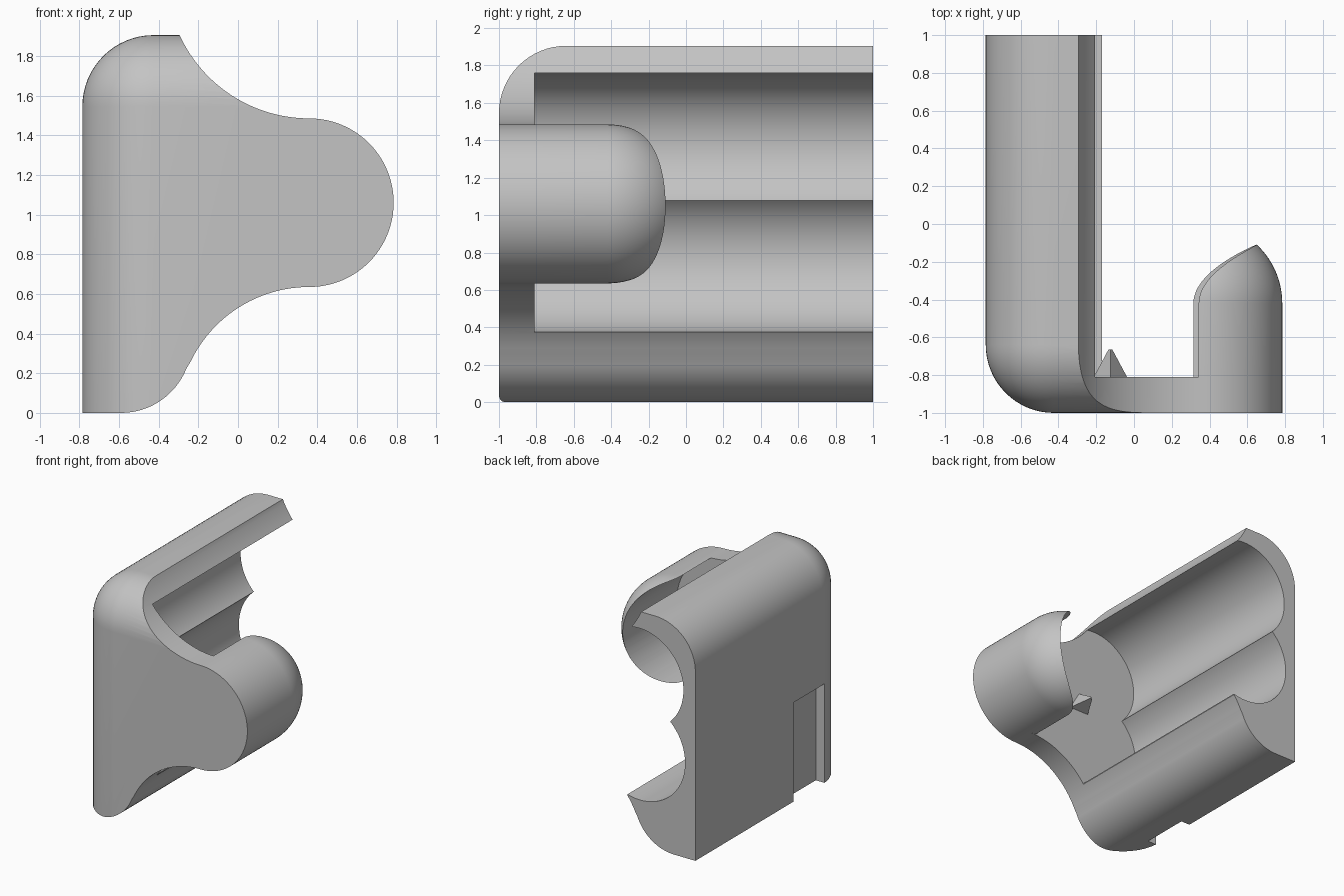
import bpy, bmesh
from math import sin, cos, pi, atan2
from mathutils import Vector

if "Cube" in bpy.data.objects:
    bpy.data.objects.remove(bpy.data.objects["Cube"])

grey = bpy.data.materials.new("plain_grey")
grey.use_nodes = True
GREY = (0.55, 0.55, 0.55, 1)
grey.diffuse_color = GREY
grey.node_tree.nodes["Principled BSDF"].inputs["Base Color"].default_value = GREY


def make(name, bm):
    bmesh.ops.recalc_face_normals(bm, faces=bm.faces)
    mesh = bpy.data.meshes.new(name)
    bm.to_mesh(mesh)
    bm.free()
    mesh.materials.append(grey)
    obj = bpy.data.objects.new(name, mesh)
    bpy.context.collection.objects.link(obj)
    return obj


def prism(name, outline, y0, y1):
    """Extrude an x-z outline along y."""
    bm = bmesh.new()
    face = bm.faces.new([bm.verts.new((x, y0, z)) for x, z in outline])
    ext = bmesh.ops.extrude_face_region(bm, geom=[face])["geom"]
    for v in ext:
        if isinstance(v, bmesh.types.BMVert):
            v.co.y = y1
    return make(name, bm)


def arc(cx, cz, r, a0, a1, n=24):
    return [(cx + r * cos(a0 + (a1 - a0) * i / n), cz + r * sin(a0 + (a1 - a0) * i / n))
            for i in range(n + 1)]


def rod(name, cx, cz, r, y0, y1):
    return prism(name, arc(cx, cz, r, 0, 2 * pi, 96)[:-1], y0, y1)


def box(name, x0, x1, y0, y1, z0, z1):
    return prism(name, [(x0, z0), (x1, z0), (x1, z1), (x0, z1)], y0, y1)


def boolean(obj, tool, mode="DIFFERENCE"):
    mod = obj.modifiers.new("cut", "BOOLEAN")
    mod.object, mod.operation, mod.solver = tool, mode, "EXACT"
    bpy.context.view_layer.objects.active = obj
    bpy.ops.object.modifier_apply(modifier=mod.name)
    bpy.data.objects.remove(tool)


def smooth(obj):
    bpy.ops.object.select_all(action="DESELECT")
    obj.select_set(True)
    bpy.context.view_layer.objects.active = obj
    bpy.ops.object.shade_smooth_by_angle(angle=0.5)


KNOB_X, KNOB_Z, KNOB_R = 0.36, 1.06, 0.425
CAP = -0.81   # inner face of the front plate

# Outline: foot, lower hollow, round nose, upper hollow
outline = [(-0.95, 0)]
outline += arc(-0.59, 0.355, 0.355, -pi / 2, -0.38, 16)
outline += arc(KNOB_X, -0.03, 0.665, 2.69, pi / 2)
outline += arc(KNOB_X, KNOB_Z, KNOB_R, -pi / 2, pi / 2, 48)[1:-1]
outline += arc(KNOB_X, 2.205, 0.72, -pi / 2, -2.71)
outline += [(-0.34, 2.1), (-0.95, 2.1)]
body = prism("bracket_body", outline, -1.2, 1)

# Soft block that rounds the top, front and outer side
bm = bmesh.new()
bmesh.ops.create_cube(bm, size=2)
for v in bm.verts:
    v.co = Vector((-0.785 if v.co.x < 0 else 1.2, -1 if v.co.y < 0 else 1.2,
                   -0.3 if v.co.z < 0 else 1.905))
corner = min(bm.verts, key=lambda v: v.co.x + v.co.y - v.co.z)
bmesh.ops.bevel(bm, geom=list(corner.link_edges), offset=0.36, segments=16,
                profile=0.5, affect="EDGES")
boolean(body, make("soft_block", bm), "INTERSECT")

# Two long troughs and the open side behind the front plate
boolean(body, rod("upper_trough", -0.275, 1.365, 0.402, CAP, 1.2))
boolean(body, rod("lower_trough", -0.282, 0.774, 0.41, CAP, 1.2))
boolean(body, box("open_side", -0.17, 1, CAP, 1.2, 0.3, 2))

# Slot in the outer side
boolean(body, box("slot", -1, -0.705, -0.67, -0.27, -0.2, 0.81))
smooth(body)

# Domed nose shell: straight sleeve and half ball, spun about y
path = [(0, CAP), (KNOB_R, CAP)]
path += [(KNOB_R * cos(i * pi / 48), -0.42 + KNOB_R * sin(i * pi / 48)) for i in range(25)]
bm = bmesh.new()
verts = [bm.verts.new((KNOB_X + r, y, KNOB_Z)) for r, y in path]
edges = [bm.edges.new(pair) for pair in zip(verts, verts[1:])]
bmesh.ops.spin(bm, geom=verts + edges, cent=(KNOB_X, 0, KNOB_Z), axis=(0, 1, 0),
               angle=2 * pi, steps=96)
bmesh.ops.remove_doubles(bm, verts=bm.verts, dist=0.0005)
shell = make("nose_shell", bm)
boolean(shell, rod("nose_bore", 0.21, 1.065, 0.44, -1.1, 0.5))
boolean(shell, box("nose_opening_low", -0.5, 0.25, -1.1, 0.5, 0.3, 1.1))
boolean(shell, box("nose_opening_high", -0.5, 0.33, -1.1, 0.5, 1.0, 1.8))
smooth(shell)

# Small tapered spur on the inside of the front plate
bm = bmesh.new()
bmesh.ops.create_cone(bm, cap_ends=True, segments=3, radius1=0.105, radius2=0.012, depth=0.15)
for v in bm.verts:
    x, y, z = v.co
    v.co = (-0.125 - x, CAP + 0.07 + z, 1.06 + y)
make("plate_spur", bm)
